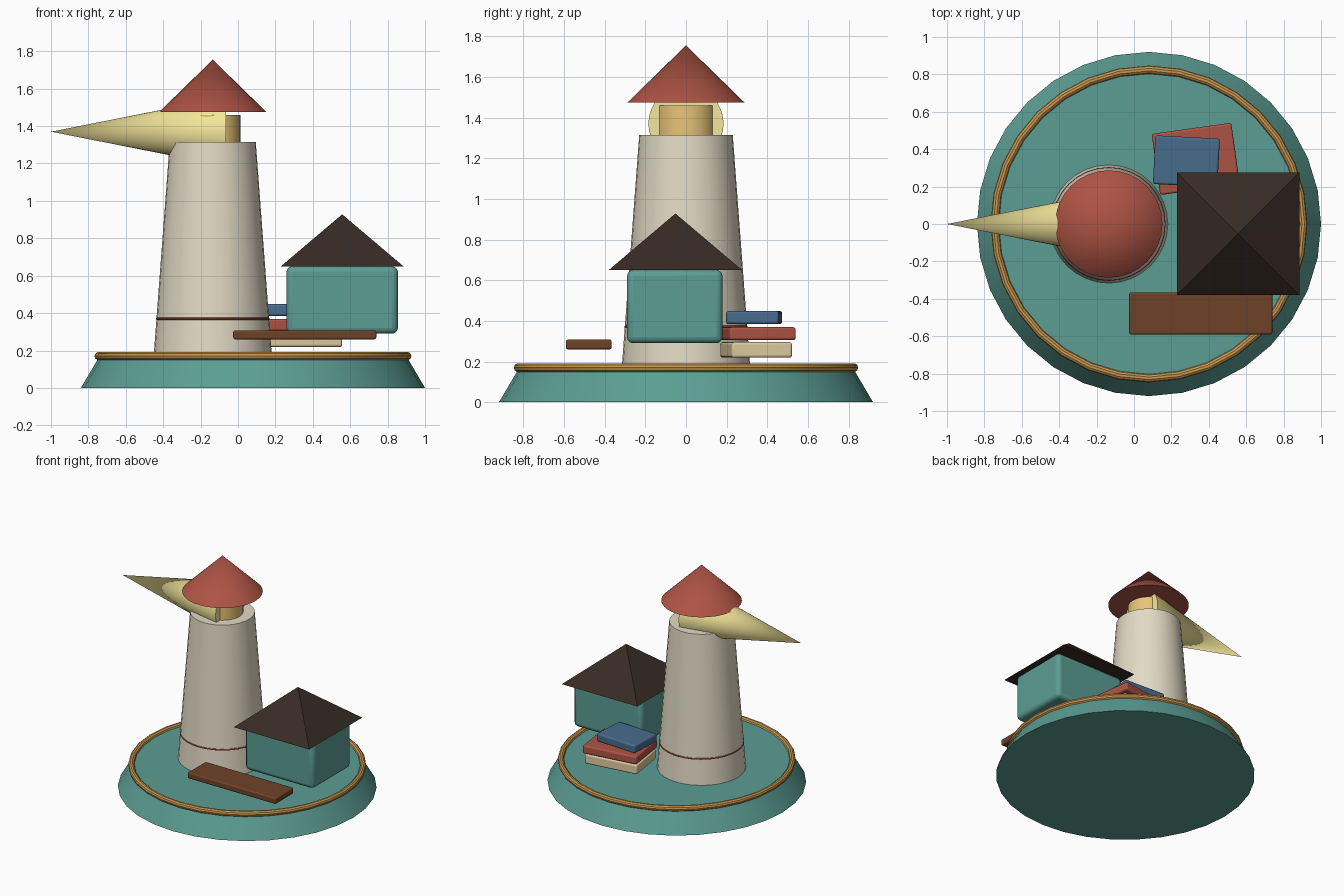
import bpy, math

if "Cube" in bpy.data.objects:
    bpy.data.objects.remove(bpy.data.objects["Cube"])


def material(name, rgb):
    # sRGB 0-255 to linear viewport colour
    m = bpy.data.materials.new(name)
    m.diffuse_color = [(c / 255) ** 2.2 for c in rgb] + [1]
    m.use_nodes = True
    m.node_tree.nodes["Principled BSDF"].inputs["Base Color"].default_value = m.diffuse_color
    return m


TEAL = material("teal", (92, 156, 146))
BRASS = material("brass", (200, 150, 80))
CREAM = material("cream", (226, 217, 196))
RED = material("red", (172, 84, 70))
GLOW = material("lamp_glow", (232, 195, 120))
BEAM = material("beam_yellow", (245, 231, 155))
DARK = material("dark_roof", (58, 47, 41))
WOOD = material("wood", (110, 68, 45))
SAND = material("sand", (222, 203, 160))
BLUE = material("blue", (74, 108, 140))


def finish(name, mat, smooth=True):
    o = bpy.context.object
    o.name = name
    o.data.materials.append(mat)
    if smooth:
        bpy.ops.object.shade_smooth_by_angle(angle=math.radians(35))
    return o


def frustum(name, mat, x, y, z0, z1, r0, r1, sides=32, turn=0):
    bpy.ops.mesh.primitive_cone_add(vertices=sides, radius1=r0, radius2=r1, depth=z1 - z0,
                                    location=(x, y, (z0 + z1) / 2), rotation=(0, 0, turn))
    return finish(name, mat, sides > 4)


def ring(name, mat, x, z, major, minor):
    bpy.ops.mesh.primitive_torus_add(location=(x, 0, z), major_radius=major, minor_radius=minor,
                                     major_segments=32, minor_segments=10)
    return finish(name, mat)


def box(name, mat, centre, size, bevel, turn=0):
    bpy.ops.mesh.primitive_cube_add(size=1, location=centre, rotation=(0, 0, math.radians(turn)))
    o = bpy.context.object
    o.scale = size
    bpy.ops.object.transform_apply(location=False, rotation=False, scale=True)
    b = o.modifiers.new("soft_edges", "BEVEL")
    b.width, b.segments = bevel, 3
    return finish(name, mat)


# round base with brass rim
frustum("base", TEAL, 0.08, 0, 0, 0.17, 0.92, 0.82)
ring("base_rim", BRASS, 0.08, 0.17, 0.825, 0.022)

# tower with stripe, lamp, cap and light beam
TX = -0.135
frustum("tower", CREAM, TX, 0, 0.17, 1.315, 0.316, 0.23)
ring("tower_stripe", RED, TX, 0.37, 0.296, 0.008)
frustum("lamp", GLOW, TX, 0, 1.30, 1.46, 0.148, 0.148)
frustum("tower_cap", RED, TX, 0, 1.475, 1.755, 0.287, 0)
bpy.ops.mesh.primitive_cone_add(vertices=32, radius1=0.185, radius2=0, depth=0.935,
                                location=(-0.5325, 0, 1.37), rotation=(0, -math.pi / 2, 0))
finish("light_beam", BEAM)

# cottage with pyramid roof
box("cottage", TEAL, (0.557, -0.055, 0.47), (0.595, 0.47, 0.36), 0.03)
frustum("cottage_roof", DARK, 0.557, -0.052, 0.65, 0.928, 0.328 * math.sqrt(2), 0, 4, math.pi / 4)

# plank and book stack
box("plank", WOOD, (0.357, -0.478, 0.284), (0.765, 0.225, 0.048), 0.01)
box("bottom_book", SAND, (0.33, 0.345, 0.257), (0.42, 0.30, 0.076), 0.012, 8)
box("middle_book", RED, (0.33, 0.348, 0.337), (0.43, 0.33, 0.064), 0.012, 8)
box("top_book", BLUE, (0.28, 0.335, 0.416), (0.345, 0.26, 0.064), 0.012, -3)
